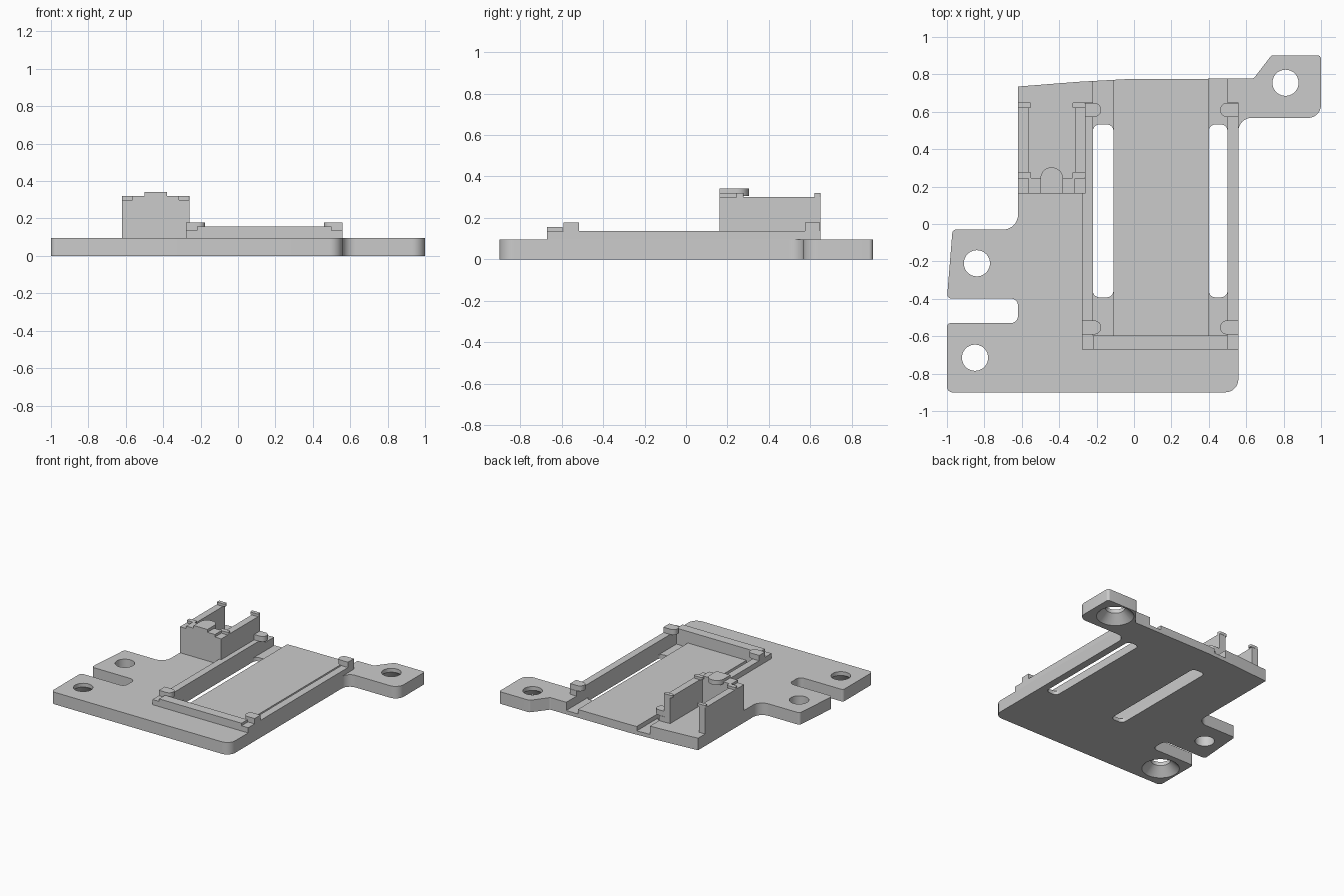
import bpy, bmesh, math
from mathutils import Vector

cube = bpy.data.objects.get("Cube")
if cube:
    bpy.data.objects.remove(cube)

grey = bpy.data.materials.new("plain grey")
grey.use_nodes = True
GREY = (0.6, 0.6, 0.6, 1)
grey.diffuse_color = GREY
grey.node_tree.nodes["Principled BSDF"].inputs["Base Color"].default_value = GREY


def rounded(corners, steps=8):
    """Turn (x, y, radius) corners into an outline with arcs."""
    outline = []
    for i, (x, y, r) in enumerate(corners):
        p = Vector((x, y))
        if not r:
            outline.append(p)
            continue
        a = (Vector(corners[i - 1][:2]) - p).normalized()
        b = (Vector(corners[(i + 1) % len(corners)][:2]) - p).normalized()
        half = a.angle(b) / 2
        centre = p + (a + b).normalized() * r / math.sin(half)
        start = (p + a * r / math.tan(half) - centre).normalized()
        end = (p + b * r / math.tan(half) - centre).normalized()
        outline += [centre + start.slerp(end, k / steps) * r for k in range(steps + 1)]
    return outline


def finish(name, bm):
    bmesh.ops.recalc_face_normals(bm, faces=bm.faces)
    mesh = bpy.data.meshes.new(name)
    bm.to_mesh(mesh)
    bm.free()
    mesh.materials.append(grey)
    obj = bpy.data.objects.new(name, mesh)
    bpy.context.collection.objects.link(obj)
    return obj


def prism(name, corners, z0, z1):
    bm = bmesh.new()
    face = bm.faces.new([bm.verts.new((p.x, p.y, z0)) for p in rounded(corners)])
    top = bmesh.ops.extrude_face_region(bm, geom=[face], use_keep_orig=True)["geom"]
    verts = [g for g in top if isinstance(g, bmesh.types.BMVert)]
    bmesh.ops.translate(bm, verts=verts, vec=(0, 0, z1 - z0))
    return finish(name, bm)


def box(name, x0, x1, y0, y1, z0, z1, r=0):
    return prism(name, [(x0, y0, r), (x1, y0, r), (x1, y1, r), (x0, y1, r)], z0, z1)


def cone(name, x, y, r0, r1, z0, z1):
    bm = bmesh.new()
    bmesh.ops.create_cone(bm, cap_ends=True, segments=40, radius1=r0, radius2=r1, depth=z1 - z0)
    bmesh.ops.translate(bm, verts=bm.verts, vec=(x, y, (z0 + z1) / 2))
    return finish(name, bm)


def cut(obj, cutter):
    mod = obj.modifiers.new("cut", "BOOLEAN")
    mod.operation, mod.solver, mod.object = "DIFFERENCE", "EXACT", cutter
    graph = bpy.context.evaluated_depsgraph_get()
    mesh = bpy.data.meshes.new_from_object(obj.evaluated_get(graph))
    obj.modifiers.clear()
    obj.data = mesh
    bpy.data.objects.remove(cutter)


PLATE = 0.095
FLOOR, CHANNEL = 0.065, 0.03                # tray floor and channel heights
RAIL = 0.136
L0, L1, R0, R1 = -0.277, -0.22, 0.5, 0.558  # left and right rail edges
FRONT, WALL_IN, BACK = -0.67, -0.595, 0.65
OUT = -0.62                                 # outer side of the holder

# base plate with mounting ears and a side notch
plate = prism("base_plate", [
    (OUT, 0.735, 0), (-0.3, 0.76, 0), (-0.05, 0.774, 0), (0.64, 0.778, 0.02),
    (0.735, 0.902, 0.02), (1, 0.902, 0.02), (1, 0.567, 0.07), (R1, 0.567, 0.07),
    (R1, -0.9, 0.07), (-1, -0.9, 0.03), (-1, -0.53, 0.02), (OUT, -0.53, 0.04),
    (OUT, -0.398, 0.04), (-1, -0.398, 0.02), (-0.97, -0.03, 0.02), (OUT, -0.03, 0.08),
], 0, PLATE)

# sunken tray floor with deeper channels and through slots at its sides
cut(plate, box("tray_cutter", L1, R0, WALL_IN, 1, FLOOR, 0.2))
for x0, x1 in ((L1, -0.11), (0.4, R0)):
    cut(plate, box("channel_cutter", x0, x1, WALL_IN, 1, CHANNEL, 0.2))
    cut(plate, box("slot_cutter", x0, x1, -0.392, 0.532, -0.1, 0.2, 0.035))

# screw holes, two of them countersunk underneath
for x, y, sunk in ((-0.84, -0.21, False), (-0.85, -0.715, True), (0.81, 0.755, True)):
    cut(plate, cone("hole_cutter", x, y, 0.07, 0.07, -0.1, 0.2))
    if sunk:
        cut(plate, cone("countersink_cutter", x, y, 0.145, 0.07, -0.01, 0.065))

# tray rails and front wall
box("left_rail", L0, L1, FRONT, BACK, PLATE, RAIL)
box("right_rail", R0, R1, FRONT, BACK, PLATE, RAIL)
box("tray_front_wall", L1, R0, FRONT, WALL_IN, PLATE, 0.156)

# round-nosed clips on the rails
for where, y0, y1 in (("front", -0.59, -0.516), ("back", 0.573, BACK - 0.003)):
    for side, base, tip in (("left", L0, -0.176), ("right", R1, 0.46)):
        nose = (y1 - y0) / 2 - 0.001
        prism(where + "_" + side + "_clip",
              [(base, y0, 0), (tip, y0, nose), (tip, y1, nose), (base, y1, 0)],
              RAIL, 0.178)

# upright holder: side walls, front block and tab
IN, WALL, TOP = -0.26, 0.055, 0.3
HOOK = 0.32
box("holder_outer_wall", OUT, OUT + WALL, 0.162, 0.648, PLATE, TOP)
box("holder_inner_wall", IN - WALL, IN, 0.162, 0.648, PLATE, TOP)
box("holder_front_block", OUT + WALL, IN - WALL, 0.162, 0.246, PLATE, HOOK)
prism("holder_tab", [(-0.5, 0.162, 0), (-0.38, 0.162, 0),
                     (-0.38, 0.303, 0.059), (-0.5, 0.303, 0.059)], 0.305, 0.342)

# small hooks on top of the holder walls
for where, y0, y1 in (("front", 0.243, 0.278), ("back", 0.62, BACK)):
    for side, x0, x1 in (("outer", OUT, -0.55), ("inner", -0.33, IN)):
        box(where + "_" + side + "_hook", x0, x1, y0, y1, TOP, HOOK, 0.008)

# smooth the arcs, keep edges sharp
bpy.ops.object.select_all(action="DESELECT")
for obj in bpy.context.collection.objects:
    if obj.type == "MESH" and grey.name in obj.data.materials:
        obj.select_set(True)
        bpy.context.view_layer.objects.active = obj
bpy.ops.object.shade_smooth_by_angle(angle=math.radians(30))
